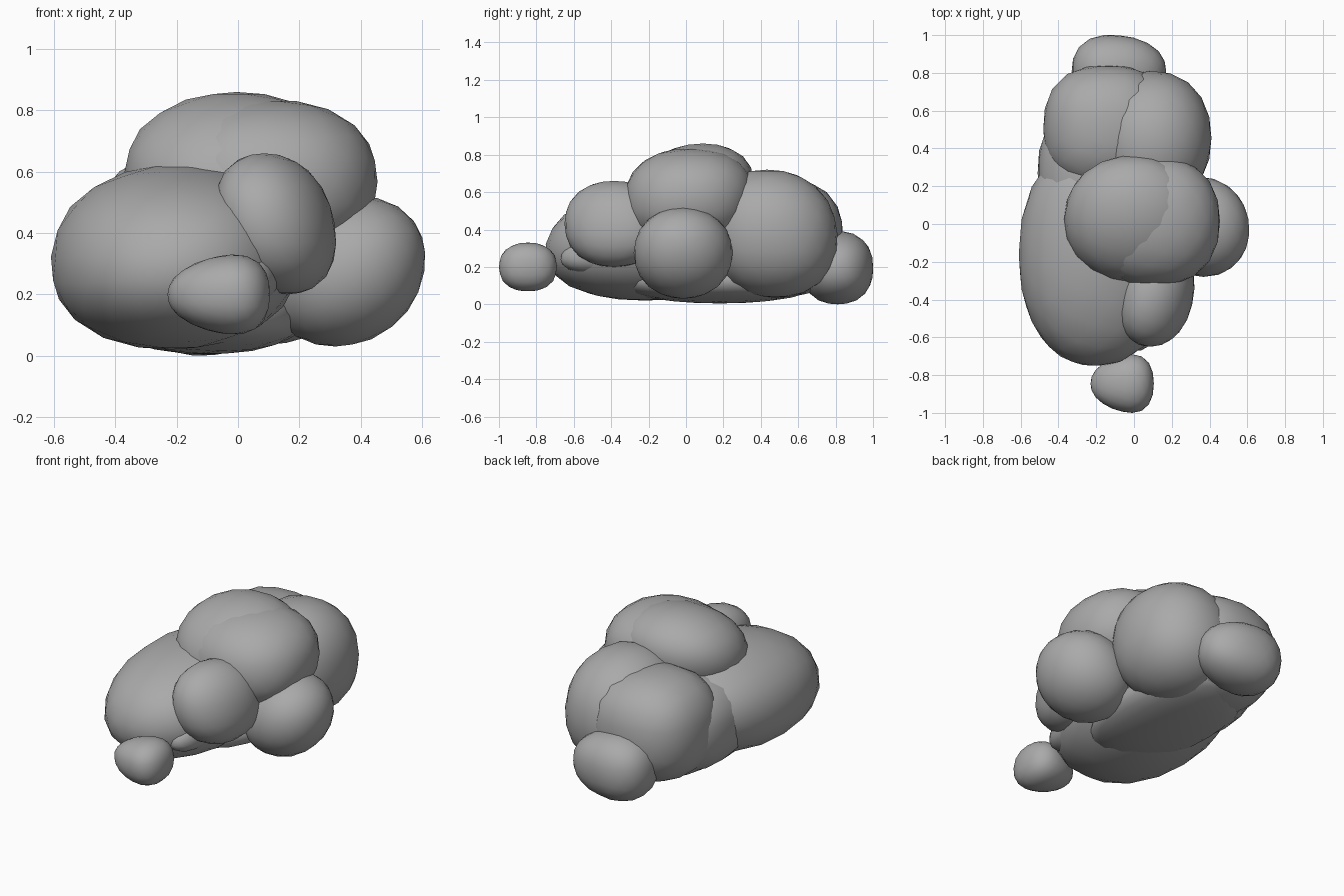
import bpy
import bmesh
from mathutils import Vector

if "Cube" in bpy.data.objects:
    bpy.data.objects.remove(bpy.data.objects["Cube"], do_unlink=True)

grey = bpy.data.materials.new("soft_grey")
grey.use_nodes = True
COLOUR = (0.4, 0.4, 0.4, 1)
grey.diffuse_color = COLOUR
bsdf = next(n for n in grey.node_tree.nodes if n.type == 'BSDF_PRINCIPLED')
bsdf.inputs["Base Color"].default_value = COLOUR


def puff(name, x, y, z, lean_x=0, lean_y=0, skew=0, taper=0, power=2.2):
    """Rounded, slightly boxy lump fitted to the given x, y and z ranges."""
    bm = bmesh.new()
    bmesh.ops.create_icosphere(bm, subdivisions=3, radius=1)
    for v in bm.verts:
        size = sum(abs(c) ** power for c in v.co) ** (1 / power)
        p = v.co / size
        p.yz *= 1 + taper * p.x
        v.co = Vector((p.x + lean_x * p.z + skew * p.y, p.y + lean_y * p.z, p.z))
    # Fit the leaning shape to its ranges
    for axis, (low, high) in enumerate((x, y, z)):
        values = [v.co[axis] for v in bm.verts]
        start, span = min(values), max(values) - min(values)
        for v in bm.verts:
            v.co[axis] = low + (v.co[axis] - start) / span * (high - low)
    mesh = bpy.data.meshes.new(name)
    bm.to_mesh(mesh)
    bm.free()
    mesh.materials.append(grey)
    mesh.shade_smooth()
    obj = bpy.data.objects.new(name, mesh)
    bpy.context.collection.objects.link(obj)


# Crown of the cloud
puff("crown_left_puff", (-.37, .36), (-.31, .36), (.34, .86), lean_y=.2, power=2.1)
puff("crown_right_puff", (-.25, .455), (-.33, .36), (.30, .835), lean_y=.05, power=2.3)

# Large lumps of the body
puff("front_left_puff", (-.61, .21), (-.75, .43), (.02, .625), lean_x=.05, lean_y=.1)
puff("front_right_puff", (-.075, .32), (-.65, -.12), (.20, .66), lean_x=-.2, skew=.2)
puff("side_puff", (.10, .61), (-.28, .25), (.03, .52), lean_x=.15, skew=-.05, power=2.1)
puff("back_right_puff", (-.22, .41), (.10, .81), (.035, .72), lean_y=-.06, power=2.2)
puff("back_left_puff", (-.48, .20), (.17, .84), (.04, .67), power=2.5)
puff("middle_puff", (-.51, .24), (-.10, .64), (.03, .58), power=2.6)

# Underside and the small lump tucked behind the front
puff("base_puff", (-.42, .22), (-.36, .72), (.005, .25))
puff("tucked_puff", (-.10, .14), (-.67, -.15), (.16, .38), lean_y=.2)

# Small lumps at both ends
puff("front_small_puff", (-.23, .105), (-1, -.69), (.07, .33), taper=.25, power=2.3)
puff("rear_small_puff", (-.33, .17), (.62, 1), (0, .39), taper=-.12, power=2.3)
